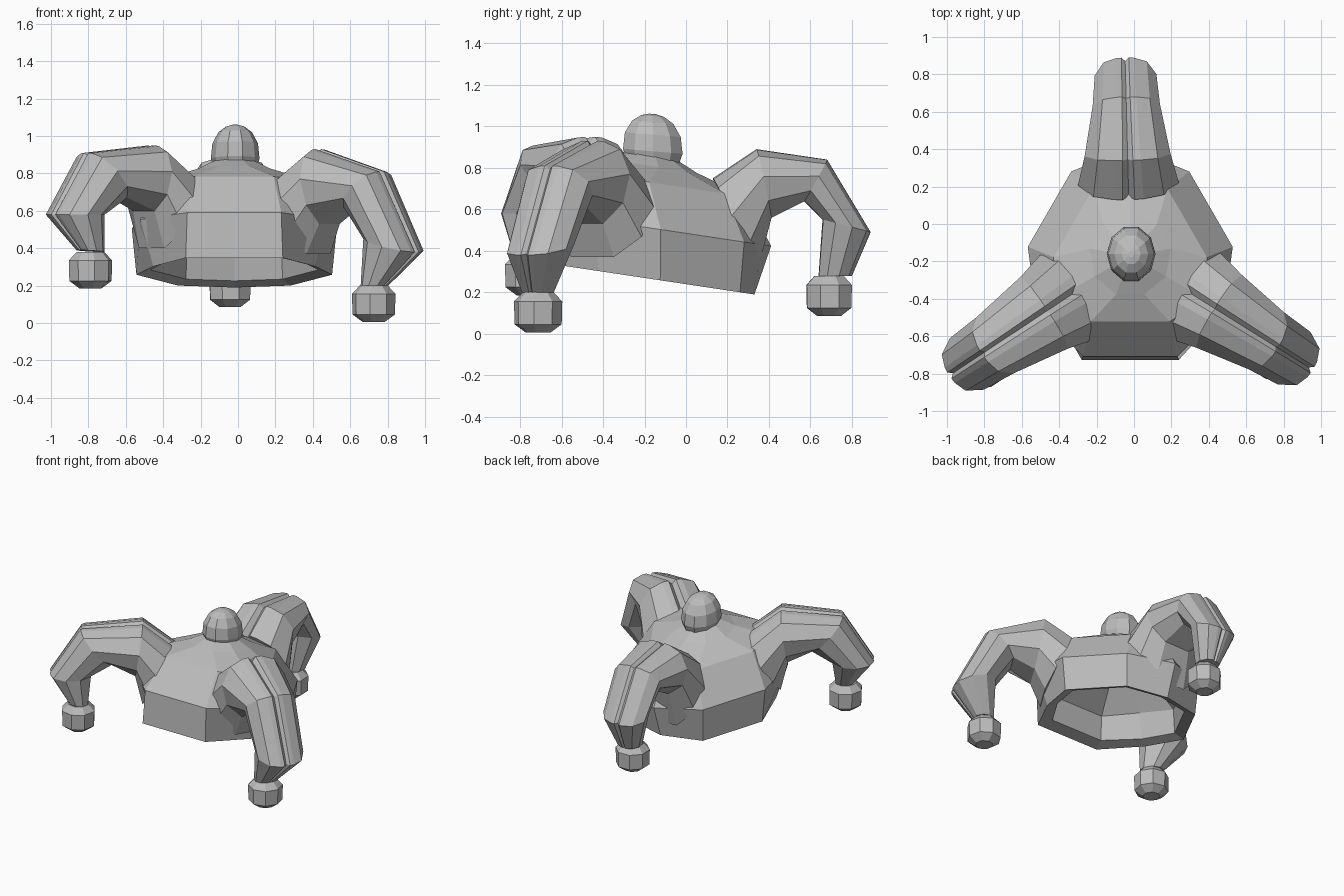
import bpy, bmesh, math
from mathutils import Vector

cube = bpy.data.objects.get("Cube")
if cube:
    bpy.data.objects.remove(cube)

grey = bpy.data.materials.new("plain_grey")
grey.use_nodes = True
grey.diffuse_color = (0.5, 0.5, 0.5, 1)
grey.node_tree.nodes["Principled BSDF"].inputs["Base Color"].default_value = (0.5, 0.5, 0.5, 1)

CENTRE = Vector((-0.02, -0.17, 0))
UP = Vector((0, 0, 1))


def loft(name, rings):
    """Skin a list of closed rings and cap both ends."""
    bm = bmesh.new()
    loops = [[bm.verts.new(p) for p in ring] for ring in rings]
    n = len(loops[0])
    for a, b in zip(loops, loops[1:]):
        for i in range(n):
            j = (i + 1) % n
            bm.faces.new((a[i], a[j], b[j], b[i]))
    bm.faces.new(loops[0][::-1])
    bm.faces.new(loops[-1])
    bmesh.ops.recalc_face_normals(bm, faces=bm.faces)
    mesh = bpy.data.meshes.new(name)
    bm.to_mesh(mesh)
    bm.free()
    mesh.materials.append(grey)
    obj = bpy.data.objects.new(name, mesh)
    bpy.context.collection.objects.link(obj)


def body_ring(side_r, leg_r, height, spread=25, front=1.0):
    """Nine-sided ring: a flat pair of corners per side, one corner per leg; leans back."""
    points = []
    for side, scale in ((-90, front), (30, 1), (150, 1)):
        for offset, r in ((-spread, side_r * scale), (spread, side_r * scale), (60, leg_r)):
            a = math.radians(side + offset)
            x, y = r * math.cos(a), r * math.sin(a)
            points.append(CENTRE + Vector((x, y, height - 0.15 * y)))
    return points


# Hollow body shell, from the ceiling inside, over the rim, up to the neck
loft("body", [
    body_ring(0.28, 0.26, 0.62),
    body_ring(0.44, 0.38, 0.47, front=1.1),
    body_ring(0.45, 0.43, 0.29, front=1.12),
    body_ring(0.525, 0.5, 0.265, front=1.17),
    body_ring(0.55, 0.58, 0.51, front=1.08),
    body_ring(0.41, 0.46, 0.73, 31),
    body_ring(0.22, 0.22, 0.81, 20),
    body_ring(0.12, 0.12, 0.86, 20),
])

# Head: faceted egg with a tapered underside
head_rings = []
for r, z in ((0.115, 0.83), (0.13, 0.88), (0.122, 0.96), (0.09, 1.02), (0.05, 1.05), (0.015, 1.06)):
    head_rings.append([
        (-0.015 + r * math.cos(t), -0.16 + 1.16 * r * math.sin(t), z - 0.1 * r * math.sin(t))
        for t in (math.tau * i / 10 for i in range(10))])
loft("head", head_rings)

# Leg cross-section: across and up fractions, with a groove along the top
HALF = [(0.12, 1), (0.3, 0.99), (0.7, 0.9), (1, 0.6), (0.9, 0.25), (0.45, 0)]
SECTION = [(0, 0.92)] + HALF + [(-u, v) for u, v in reversed(HALF)]
WIDTHS = (0.27, 0.23, 0.18, 0.165, 0.08)
FOOT = ((0.06, -0.1), (0.115, -0.06), (0.118, 0.05), (0.075, 0.095))


def leg(name, azimuth, sway, stations, foot_r, foot_z):
    """Stations hold top radius, top height, bottom radius, bottom height."""
    a = math.radians(azimuth)
    out = Vector((math.cos(a), math.sin(a), 0))
    across = Vector((-out.y, out.x, 0))
    rings = []
    for (tr, tz, br, bz), w in zip(stations, WIDTHS):
        top = CENTRE + out * tr + UP * tz
        bottom = CENTRE + out * br + UP * bz
        rings.append([bottom.lerp(top, v) + across * (u * w) for u, v in SECTION])
    # The ankle and foot sit slightly to one side
    rings[-1] = [p + across * sway for p in rings[-1]]
    loft(name + "_leg", rings)

    # Blocky ball foot
    middle = CENTRE + out * foot_r + across * sway + UP * foot_z
    loft(name + "_foot", [
        [middle + out * (r * math.cos(t)) + across * (r * math.sin(t)) + UP * z
         for t in (math.tau * (i + 0.5) / 8 for i in range(8))] for r, z in FOOT])


leg("left", -32, -0.065,
    [(0.3, 0.76, 0.53, 0.37), (0.53, 0.93, 0.6, 0.53), (0.93, 0.81, 0.74, 0.62),
     (1.15, 0.38, 0.86, 0.45), (0.99, 0.2, 0.86, 0.2)], 0.92, 0.106)
leg("right", 213.5, 0.065,
    [(0.31, 0.78, 0.53, 0.4), (0.53, 0.95, 0.58, 0.6), (0.95, 0.91, 0.74, 0.67),
     (1.16, 0.58, 0.88, 0.58), (1.03, 0.39, 0.9, 0.38)], 0.965, 0.285)
leg("back", 91.5, 0,
    [(0.3, 0.75, 0.51, 0.3), (0.51, 0.89, 0.58, 0.56), (0.85, 0.84, 0.74, 0.64),
     (1.06, 0.49, 0.83, 0.55), (0.97, 0.28, 0.81, 0.28)], 0.86, 0.185)
